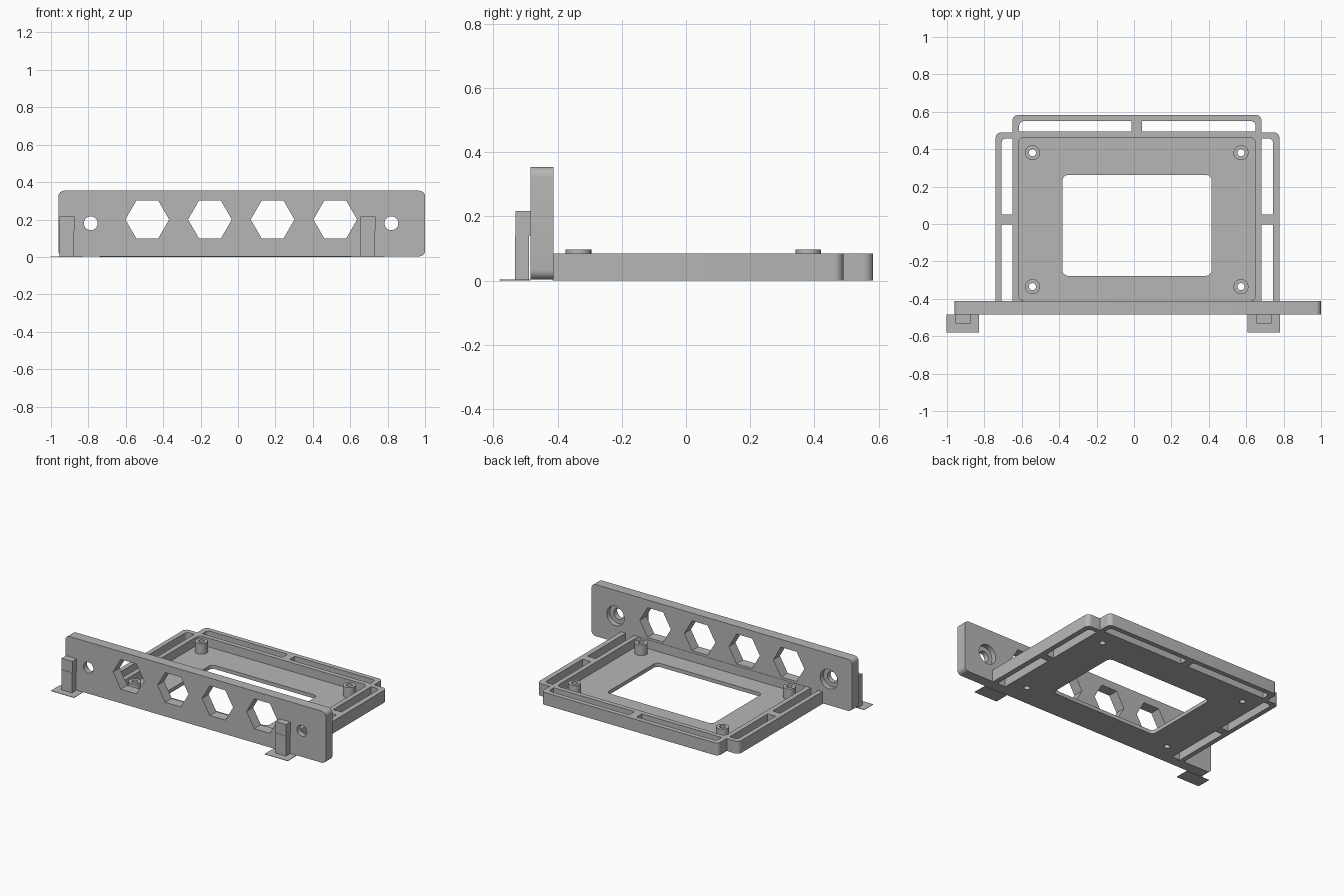
import bpy, bmesh
from math import cos, sin, pi, radians
from mathutils import Vector

if "Cube" in bpy.data.objects:
    bpy.data.objects.remove(bpy.data.objects["Cube"])

GREY = (0.47, 0.47, 0.47, 1)
plastic = bpy.data.materials.new("grey plastic")
plastic.use_nodes = True
plastic.diffuse_color = GREY
plastic.node_tree.nodes["Principled BSDF"].inputs["Base Color"].default_value = GREY


def rounded(corners, steps=6):
    """Outline from (x, y, radius) corners; each rounded corner is a short curve."""
    out = []
    for i, (x, y, r) in enumerate(corners):
        p = Vector((x, y))
        if not r:
            out.append(p)
            continue
        a = (Vector(corners[i - 1][:2]) - p).normalized()
        b = (Vector(corners[(i + 1) % len(corners)][:2]) - p).normalized()
        centre = p + (a + b) * r
        for k in range(steps + 1):
            t = k / steps * pi / 2
            out.append(centre - b * r * cos(t) - a * r * sin(t))
    return out


def rect(x0, x1, y0, y1, radii=(0, 0, 0, 0)):
    """Rectangle; radii run front left, front right, back right, back left."""
    xy = ((x0, y0), (x1, y0), (x1, y1), (x0, y1))
    return rounded([(x, y, r) for (x, y), r in zip(xy, radii)])


def ngon(x, y, r, sides=32):
    return [Vector((x + r * cos(2 * pi * k / sides), y + r * sin(2 * pi * k / sides)))
            for k in range(sides)]


def prism(name, outline, lo, hi, upright=False):
    """Extrude an outline along z, or along y when upright."""
    bm = bmesh.new()
    place = (lambda p: (p.x, lo, p.y)) if upright else (lambda p: (p.x, p.y, lo))
    face = bm.faces.new([bm.verts.new(place(p)) for p in outline])
    new = bmesh.ops.extrude_face_region(bm, geom=[face])["geom"]
    move = Vector((0, hi - lo, 0)) if upright else Vector((0, 0, hi - lo))
    bmesh.ops.translate(bm, vec=move, verts=[v for v in new if isinstance(v, bmesh.types.BMVert)])
    bmesh.ops.recalc_face_normals(bm, faces=bm.faces)
    mesh = bpy.data.meshes.new(name)
    bm.to_mesh(mesh)
    bm.free()
    mesh.materials.append(plastic)
    ob = bpy.data.objects.new(name, mesh)
    bpy.context.collection.objects.link(ob)
    return ob


def activate(ob):
    bpy.ops.object.select_all(action="DESELECT")
    ob.select_set(True)
    bpy.context.view_layer.objects.active = ob


def cut(ob, outline, lo, hi, upright=False):
    cutter = prism("cutter", outline, lo, hi, upright)
    cutter.hide_render = True
    mod = ob.modifiers.new("cut", "BOOLEAN")
    mod.operation, mod.solver, mod.object = "DIFFERENCE", "EXACT", cutter
    activate(ob)
    bpy.ops.object.modifier_apply(modifier=mod.name)
    bpy.data.objects.remove(cutter)


def smooth(ob):
    activate(ob)
    bpy.ops.object.shade_smooth_by_angle(angle=radians(30))


R = 0.03
FLOOR, RIM = 0.025, 0.084
PANEL_FRONT, PANEL_BACK = -0.484, -0.413

# Front panel with hexagonal vents and counterbored screw holes
panel = prism("front_panel", rect(-0.96, 1.0, 0.003, 0.354, (R,) * 4), PANEL_FRONT, PANEL_BACK, True)
for i in range(4):
    cut(panel, ngon(-0.485 + 0.335 * i, 0.2, 0.117, 6), -0.6, -0.3, True)
for x in (-0.787, 0.82):
    cut(panel, ngon(x, 0.18, 0.037), -0.6, -0.3, True)
    cut(panel, ngon(x, 0.18, 0.066), PANEL_BACK - 0.035, -0.3, True)
smooth(panel)

# Tray with stepped outline
tray = prism("tray", rounded([
    (-0.74, -0.415, 0), (0.778, -0.415, 0), (0.778, 0.49, R), (0.682, 0.49, 0),
    (0.682, 0.583, R), (-0.65, 0.583, R), (-0.65, 0.49, 0), (-0.74, 0.49, R)]), 0, RIM)
cut(tray, rect(-0.617, 0.65, -0.411, 0.462, (R,) * 4), FLOOR, 0.3)
cut(tray, rect(-0.382, 0.415, -0.277, 0.262, (R,) * 4), -0.1, 0.3)

# Through slots along the sides and back, split by bridges
for y0, y1, r in ((-0.45, -0.003, 0), (0.05, 0.458, 0.025)):
    cut(tray, rect(-0.708, -0.65, y0, y1, (0, 0, 0, r)), -0.1, 0.3)
    cut(tray, rect(0.682, 0.743, y0, y1, (0, 0, r, 0)), -0.1, 0.3)
cut(tray, rect(-0.614, -0.013, 0.494, 0.55, (0, 0, 0, 0.025)), -0.1, 0.3)
cut(tray, rect(0.042, 0.65, 0.494, 0.55, (0, 0, 0.025, 0)), -0.1, 0.3)

# Hollow standoffs, drilled through the floor
for side, x in (("right", -0.543), ("left", 0.572)):
    for end, y in (("front", -0.335), ("back", 0.381)):
        post = prism(f"{end}_{side}_standoff", ngon(x, y, 0.04), FLOOR, 0.096)
        for ob in (post, tray):
            cut(ob, ngon(x, y, 0.019, 24), -0.1, 0.3)
        smooth(post)
smooth(tray)

# Two tabs on the panel front, each on a post with a thin foot
for side, x in (("right", -0.915), ("left", 0.694)):
    prism(f"{side}_tab", rect(x - 0.04, x + 0.04, -0.531, PANEL_FRONT), 0.14, 0.217)
    prism(f"{side}_tab_post", rect(x - 0.039, x + 0.039, -0.533, -0.489), 0.003, 0.14)
    prism(f"{side}_foot", rect(x - 0.087, x + 0.087, -0.581, PANEL_FRONT), 0, 0.003)
